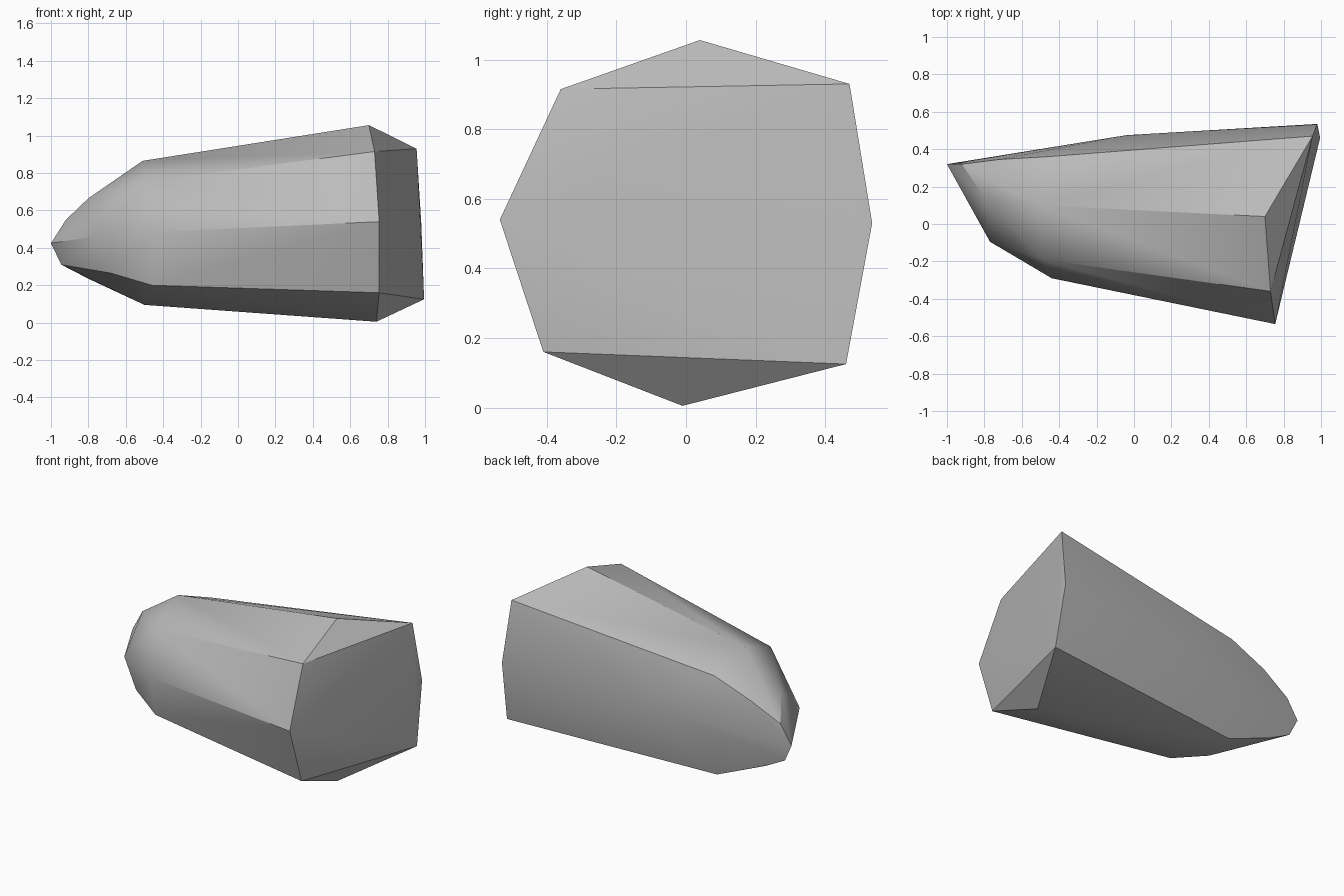
import bpy, bmesh, math

cube = bpy.data.objects.get("Cube")
if cube:
    bpy.data.objects.remove(cube, do_unlink=True)

# Stone colour
stone = bpy.data.materials.new("stone_grey")
stone.use_nodes = True
grey = (0.5, 0.5, 0.5, 1)
stone.diffuse_color = grey
stone.node_tree.nodes["Principled BSDF"].inputs["Base Color"].default_value = grey

# Broad end: eight corners, clockwise from the top
broad_end = [(.70, .04, 1.056), (.955, .47, .93), (.98, .535, .53), (.995, .46, .125),
             (.74, -.01, .005), (.755, -.41, .16), (.755, -.535, .54), (.73, -.36, .915)]
# Shoulder, where the taper steepens
shoulder = [(-.51, .10, .865), (-.46, .36, .763), (-.04, .475, .50), (-.46, .33, .095),
            (-.50, .10, .095), (-.46, -.21, .20), (-.44, -.29, .485), (-.49, -.19, .755)]
# Blunt nose
nose = [(-.80, .14, .665), (-.92, .32, .55), (-1, .32, .425), (-.945, .31, .31),
        (-.80, .31, .235), (-.68, -.10, .265), (-.77, -.095, .46), (-.72, .345, .66)]

# Wrap the three rings in one faceted skin
bm = bmesh.new()
for ring in (broad_end, shoulder, nose):
    for corner in ring:
        bm.verts.new(corner)
hull = bmesh.ops.convex_hull(bm, input=bm.verts[:])
loose = [v for v in bm.verts if not v.link_faces]
bmesh.ops.delete(bm, geom=loose, context='VERTS')
bmesh.ops.recalc_face_normals(bm, faces=bm.faces[:])
mesh = bpy.data.meshes.new("rock")
bm.to_mesh(mesh)
bm.free()
mesh.materials.append(stone)

rock = bpy.data.objects.new("rock", mesh)
bpy.context.collection.objects.link(rock)
bpy.ops.object.select_all(action='DESELECT')
rock.select_set(True)
bpy.context.view_layer.objects.active = rock
bpy.ops.object.shade_smooth_by_angle(angle=math.radians(30))
